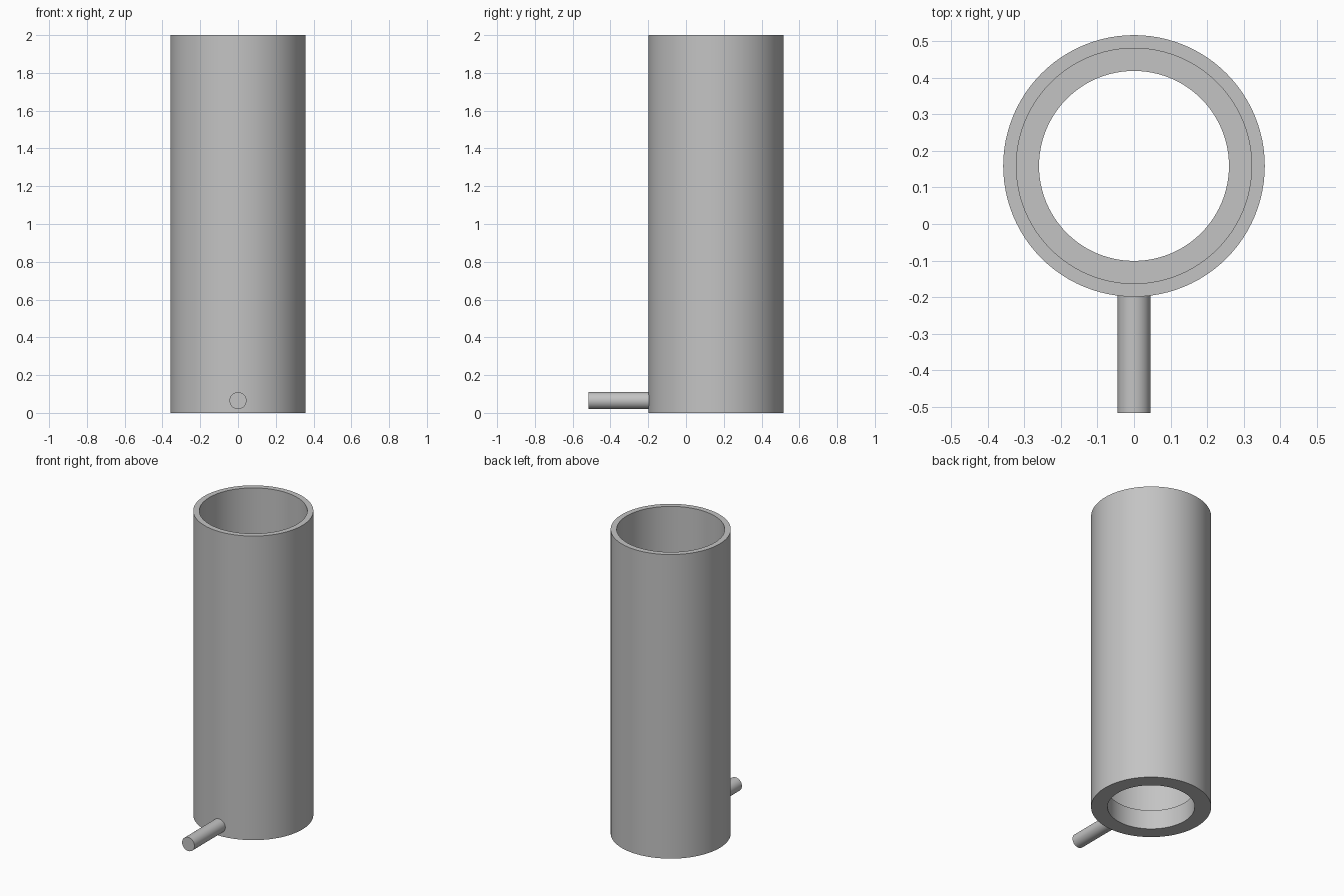
import bpy
import bmesh
import math
from mathutils import Matrix, Vector

cube = bpy.data.objects.get("Cube")
if cube:
    bpy.data.objects.remove(cube, do_unlink=True)

grey = bpy.data.materials.new("plain grey")
grey.use_nodes = True
colour = (0.55, 0.55, 0.55, 1)
grey.diffuse_color = colour
grey.node_tree.nodes["Principled BSDF"].inputs["Base Color"].default_value = colour


def lathe(name, profile, closed, segments, matrix):
    """Spin a (radius, height) profile around z, then place it."""
    bm = bmesh.new()
    verts = [bm.verts.new((r, 0, z)) for r, z in profile]
    pairs = list(zip(verts, verts[1:]))
    if closed:
        pairs.append((verts[-1], verts[0]))
    edges = [bm.edges.new(p) for p in pairs]
    bmesh.ops.spin(bm, geom=verts + edges, cent=(0, 0, 0), axis=(0, 0, 1),
                   angle=math.tau, steps=segments)
    bmesh.ops.remove_doubles(bm, verts=bm.verts, dist=0.0001)
    bmesh.ops.recalc_face_normals(bm, faces=bm.faces)
    bm.transform(matrix)
    mesh = bpy.data.meshes.new(name)
    bm.to_mesh(mesh)
    bm.free()
    mesh.materials.append(grey)
    obj = bpy.data.objects.new(name, mesh)
    bpy.context.collection.objects.link(obj)
    bpy.ops.object.select_all(action="DESELECT")
    obj.select_set(True)
    bpy.context.view_layer.objects.active = obj
    bpy.ops.object.shade_smooth_by_angle(angle=math.radians(30))
    return obj


# Upright tube with a narrower collar inside its foot
outer, bore, neck = 0.358, 0.322, 0.26
ledge, height, centre_y = 0.127, 2.0, 0.159
lathe("tube_body",
      [(neck, 0), (outer, 0), (outer, height), (bore, height),
       (bore, ledge), (neck, ledge)],
      True, 96, Matrix.Translation((0, centre_y, 0)))

# Solid round side spout, running forward from inside the foot wall
spout_radius, spout_z, front_y = 0.045, 0.065, -0.517
length = centre_y - outer + 0.02 - front_y
lathe("side_spout",
      [(0, 0), (spout_radius, 0), (spout_radius, length), (0, length)],
      False, 48,
      Matrix.Translation(Vector((0, front_y, spout_z)))
      @ Matrix.Rotation(-math.pi / 2, 4, "X"))
